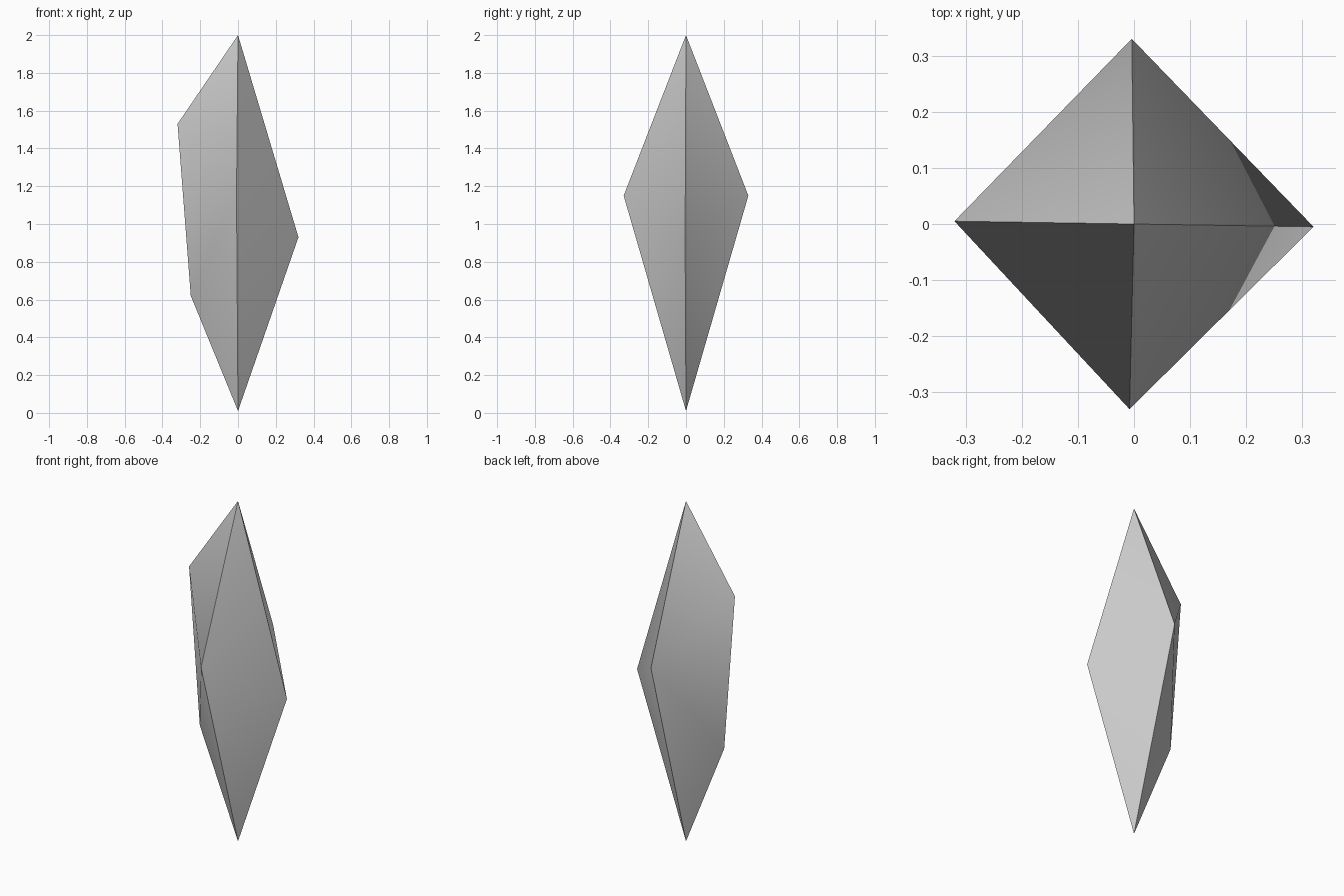
import bpy, bmesh, math

if "Cube" in bpy.data.objects:
    bpy.data.objects.remove(bpy.data.objects["Cube"])

# One flat grey for the whole shard
grey = bpy.data.materials.new("light_grey")
grey.diffuse_color = (0.59, 0.59, 0.59, 1)
grey.use_nodes = True
grey.node_tree.nodes["Principled BSDF"].inputs["Base Color"].default_value = grey.diffuse_color

bm = bmesh.new()
top = bm.verts.new((0, 0, 2))
bottom = bm.verts.new((0, 0, 0.01))
right = bm.verts.new((0.32, -0.005, 0.93))
left_high = bm.verts.new((-0.32, 0.005, 1.53))
left_low = bm.verts.new((-0.25, 0.004, 0.62))

# Rims running from tip to tip around each side
right_rim = [top, right, bottom]
left_rim = [top, left_high, left_low, bottom]

# Front and back ridge points, each fanned out to both rims
for ridge in (bm.verts.new((-0.008, -0.33, 1.15)), bm.verts.new((-0.004, 0.33, 1.15))):
    for rim in (right_rim, left_rim):
        for a, b in zip(rim, rim[1:]):
            bm.faces.new((ridge, a, b))

bmesh.ops.recalc_face_normals(bm, faces=bm.faces)
mesh = bpy.data.meshes.new("crystal_shard")
bm.to_mesh(mesh)
bm.free()
mesh.materials.append(grey)

shard = bpy.data.objects.new("crystal_shard", mesh)
bpy.context.collection.objects.link(shard)
bpy.context.view_layer.objects.active = shard
shard.select_set(True)
# Soft creases inside each of the four sides, sharp ridges between them
bpy.ops.object.shade_smooth_by_angle(angle=math.radians(35))
